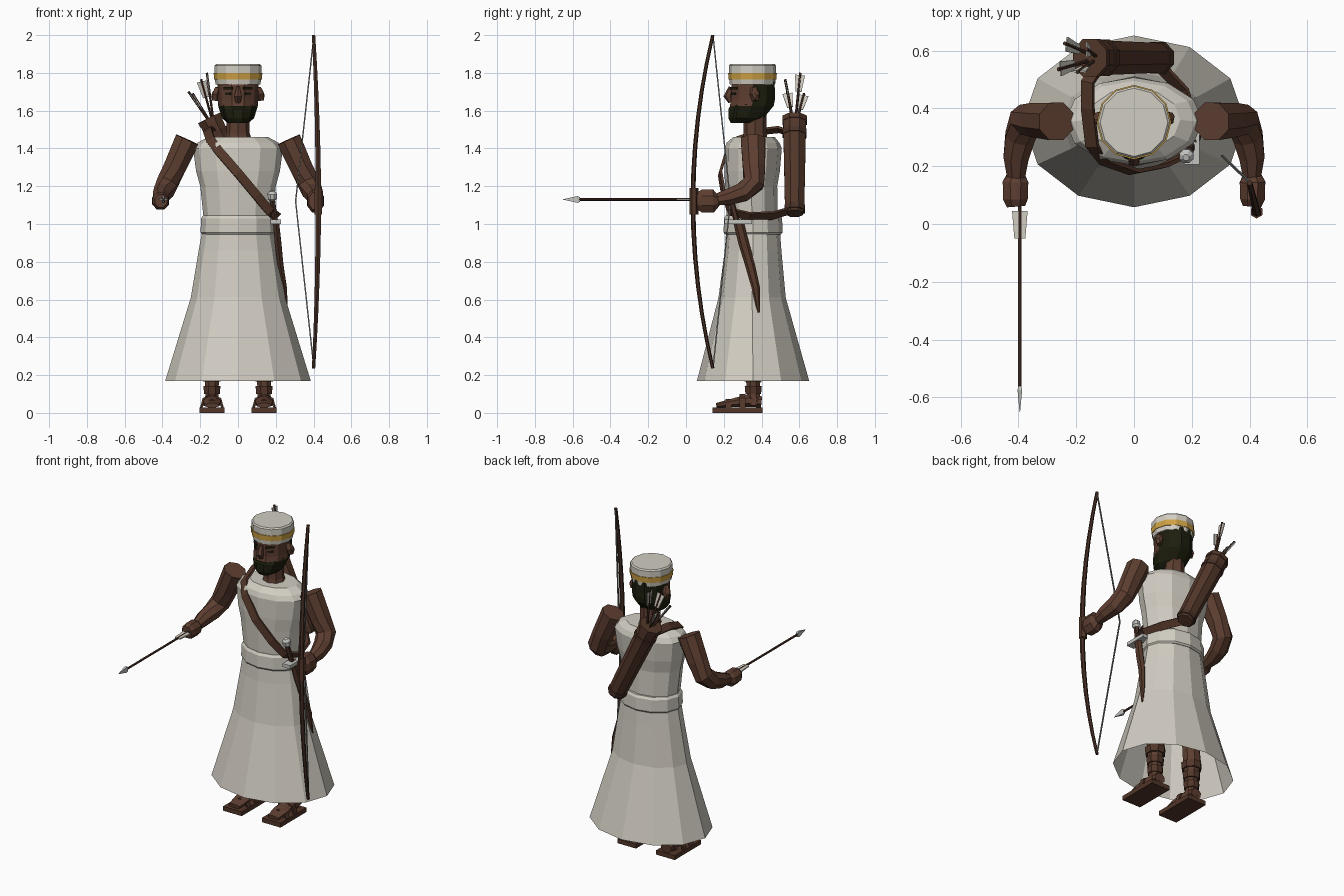
import bpy, bmesh, math
from mathutils import Vector

def material(name, r, g, b):
    m = bpy.data.materials.new(name)
    m.diffuse_color = (r, g, b, 1)
    return m

SKIN = material("skin brown", 0.11, 0.048, 0.03)
LEATHER = material("leather brown", 0.085, 0.037, 0.022)
WOOD = material("wood brown", 0.065, 0.03, 0.019)
LINEN = material("linen white", 0.64, 0.61, 0.54)
GOLD = material("gold", 0.62, 0.36, 0.06)
HAIR = material("hair black", 0.012, 0.013, 0.004)
METAL = material("pale metal", 0.55, 0.55, 0.53)
CORD = material("cord grey", 0.2, 0.2, 0.19)

def build(name, rings, mats, cap0=True, cap1=True, rule=None):
    """Skin a list of rings into one flat-shaded object."""
    bm = bmesh.new()
    rv = [[bm.verts.new(p) for p in ring] for ring in rings]
    n = len(rv[0])
    for a, b in zip(rv, rv[1:]):
        for i in range(n):
            j = (i + 1) % n
            bm.faces.new((a[i], a[j], b[j], b[i]))
    if cap0:
        bm.faces.new(rv[0][::-1])
    if cap1:
        bm.faces.new(rv[-1])
    if rule:
        for f in bm.faces:
            f.material_index = rule(f.calc_center_median())
    me = bpy.data.meshes.new(name)
    bm.to_mesh(me)
    bm.free()
    for m in (mats if isinstance(mats, list) else [mats]):
        me.materials.append(m)
    ob = bpy.data.objects.new(name, me)
    bpy.context.collection.objects.link(ob)
    return ob

def loft(name, sections, mats, n=12, cap0=True, cap1=True, rule=None):
    """Horizontal ellipses: (z, rx, ry, cy)."""
    rings = [[Vector((rx * math.cos(2 * math.pi * i / n), cy + ry * math.sin(2 * math.pi * i / n), z))
              for i in range(n)] for z, rx, ry, cy in sections]
    return build(name, rings, mats, cap0, cap1, rule)

def tube(name, pts, radii, mat, n=8, ref=(1, 0, 0), centre=None):
    """Sweep an ellipse along points; radii are (along ref, across ref)."""
    pts = [Vector(p) for p in pts]
    if not isinstance(radii, list):
        radii = [radii] * len(pts)
    rings = []
    for k, p in enumerate(pts):
        t = (pts[min(k + 1, len(pts) - 1)] - pts[max(k - 1, 0)]).normalized()
        r = p - Vector(centre) if centre else Vector(ref)
        u = (r - t * r.dot(t)).normalized()
        v = t.cross(u)
        a, b = radii[k] if isinstance(radii[k], tuple) else (radii[k], radii[k])
        s = math.sqrt(2) if n == 4 else 1
        ang = [2 * math.pi * (i + 0.5) / n for i in range(n)]
        rings.append([p + u * a * s * math.cos(q) + v * b * s * math.sin(q) for q in ang])
    return build(name, rings, mat)

def box(name, c, size, mat, rot=0):
    d = Vector((math.cos(rot), math.sin(rot), 0))
    c = Vector(c)
    h = Vector((0, 0, size[2] / 2))
    return tube(name, [c - h, c + h], (size[0] / 2, size[1] / 2), mat, 4, d)

# Robe: open-bottomed skirt, waist sash and tunic
loft("skirt", [(0.17, 0.385, 0.297, 0.355), (0.61, 0.25, 0.178, 0.35), (0.86, 0.208, 0.15, 0.355),
               (0.96, 0.19, 0.143, 0.355)], LINEN, cap0=False)
loft("waist_sash", [(0.945, 0.19, 0.148, 0.355), (0.955, 0.198, 0.156, 0.355),
                    (1.03, 0.196, 0.154, 0.355), (1.045, 0.185, 0.144, 0.355)], LINEN)
loft("tunic", [(1.03, 0.182, 0.135, 0.35), (1.2, 0.2, 0.138, 0.345), (1.28, 0.222, 0.147, 0.35),
               (1.4, 0.238, 0.152, 0.355), (1.43, 0.215, 0.14, 0.355), (1.46, 0.16, 0.11, 0.36)], LINEN)

# Head with hair and beard split by height and depth
loft("neck", [(1.44, 0.075, 0.07, 0.365), (1.48, 0.062, 0.06, 0.365), (1.6, 0.06, 0.06, 0.365)], SKIN, 8)
loft("head", [(1.535, 0.055, 0.06, 0.31), (1.56, 0.085, 0.095, 0.32), (1.625, 0.105, 0.122, 0.348),
              (1.66, 0.106, 0.122, 0.355), (1.76, 0.108, 0.12, 0.355)], [SKIN, HAIR], 10,
     rule=lambda c: int(c.z < 1.63 or c.y > 0.37))
loft("beard", [(1.535, 0.05, 0.05, 0.285), (1.56, 0.075, 0.075, 0.295), (1.61, 0.09, 0.09, 0.31),
               (1.635, 0.1, 0.085, 0.325)], HAIR, 10)
tube("nose", [(0, 0.238, 1.725), (0, 0.222, 1.675), (0, 0.236, 1.645)],
     [(0.01, 0.012), (0.022, 0.024), (0.016, 0.012)], SKIN, 6)
for s in (-1, 1):
    tube("ear", [(s * 0.1, 0.355, 1.685), (s * 0.122, 0.37, 1.69), (s * 0.13, 0.375, 1.695)],
         [(0.04, 0.022), (0.042, 0.025), (0.02, 0.014)], SKIN, 6, (0, 0, 1))
    box("eye", (s * 0.052, 0.254, 1.69), (0.035, 0.009, 0.012), HAIR, s * 0.68)
    box("eyebrow", (s * 0.052, 0.253, 1.718), (0.056, 0.009, 0.012), HAIR, s * 0.68)

# Round hat with a gold band
loft("hat", [(1.738, 0.118, 0.12, 0.352), (1.768, 0.123, 0.123, 0.352), (1.8, 0.125, 0.125, 0.352),
             (1.838, 0.125, 0.125, 0.352), (1.846, 0.117, 0.118, 0.352)], LINEN)
loft("hat_band", [(1.764, 0.126, 0.126, 0.352), (1.799, 0.129, 0.129, 0.352)], GOLD)

for s in (-1, 1):
    # Bent arms and closed hands
    tube("arm", [(s * 0.268, 0.355, 1.447), (s * 0.335, 0.36, 1.3), (s * 0.375, 0.358, 1.215),
                 (s * 0.395, 0.3, 1.168), (s * 0.408, 0.23, 1.145), (s * 0.408, 0.155, 1.127)],
         [0.07, 0.064, 0.06, 0.055, 0.047, 0.032], SKIN)
    h = 0.05 if s < 0 else 0.066
    tube("hand", [(s * 0.408, 0.17, 1.125), (s * 0.41, 0.145, 1.122), (s * 0.41, 0.085, 1.122),
                  (s * 0.408, 0.06, 1.122)],
         [0.034, (0.048, h), (0.046, h), (0.034, h * 0.75)], SKIN, 8)
    # Legs, feet and sandals
    x = s * 0.138
    tube("leg", [(x, 0.36, 0.04), (x, 0.355, 0.12), (x, 0.36, 0.3), (x * 0.9, 0.355, 0.5), (x * 0.75, 0.355, 0.9)],
         [0.042, 0.036, 0.055, 0.05, 0.065], SKIN)
    for z, r in ((0.125, 0.045), (0.19, 0.05), (0.255, 0.059)):
        tube("leg_wrap", [(x, 0.356, z - 0.024), (x, 0.356, z + 0.018)], [r, r + 0.004], LEATHER)
    tube("foot", [(x, 0.4, 0.058), (x, 0.33, 0.065), (x, 0.24, 0.052), (x, 0.16, 0.04)],
         [(0.037, 0.032), (0.042, 0.036), (0.052, 0.024), (0.04, 0.013)], SKIN)
    box("sandal_sole", (x, 0.273, 0.014), (0.132, 0.265, 0.028), LEATHER)
    for y, z in ((0.225, 0.058), (0.3, 0.085)):
        tube("sandal_strap", [(x - 0.06, y, 0.02), (x - 0.045, y, z - 0.01), (x, y, z + 0.01),
                              (x + 0.045, y, z - 0.01), (x + 0.06, y, 0.02)],
             (0.016, 0.005), LEATHER, 4, (0, 1, 0))

# Bow and drawn-in string
ts = [i / 6 for i in range(-6, 7)]
tube("bow", [(0.425 - 0.025 * t * t, 0.037 + 0.105 * t * t, 1.118 + 0.882 * t) for t in ts],
     [(0.018 - 0.008 * abs(t), 0.013 - 0.004 * abs(t)) for t in ts], WOOD, 6)
tube("bow_grip", [(0.424, 0.042, 1.05), (0.424, 0.042, 1.19)], 0.023, LEATHER, 6)
tube("bow_string", [(0.4, 0.145, 1.98), (0.305, 0.235, 1.12), (0.4, 0.145, 0.255)], 0.0035, CORD, 4)

# Arrow held in the hand
tube("held_arrow_shaft", [(-0.395, 0.15, 1.13), (-0.395, -0.58, 1.13)], 0.007, WOOD, 6)
tube("held_arrow_feather", [(-0.395, 0.045, 1.13), (-0.395, -0.05, 1.13)],
     [(0.027, 0.004), (0.019, 0.004)], LINEN, 4)
tube("held_arrow_head", [(-0.395, -0.56, 1.13), (-0.395, -0.575, 1.13), (-0.395, -0.65, 1.13)],
     [(0.005, 0.012), (0.008, 0.018), (0.001, 0.001)], METAL, 4)

# Quiver on the back, with arrows
top, low = Vector((-0.15, 0.575, 1.555)), Vector((0.095, 0.575, 1.055))
axis = (top - low).normalized()
tube("quiver", [low, low + axis * 0.02, top], [0.047, 0.055, 0.066], LEATHER, 8, (0, 1, 0))
for name, k in (("quiver_rim", 1.0), ("quiver_base", 0.06), ("quiver_collar", 0.86)):
    c = low.lerp(top, k)
    r = 0.058 + 0.012 * k
    tube(name, [c - axis * 0.02, c + axis * 0.008], r, WOOD if k < 0.9 else LEATHER, 8, (0, 1, 0))
for i, tip in enumerate([(-0.262, 0.535, 1.7), (-0.24, 0.625, 1.69), (-0.165, 0.605, 1.8), (-0.195, 0.525, 1.765)]):
    tip = Vector(tip)
    base = top.lerp(tip, 0.16) - axis * 0.05
    d = (tip - base).normalized()
    tube("quiver_arrow_shaft", [base, tip], 0.007, WOOD, 6)
    tube("quiver_arrow_feather", [tip - d * 0.1, tip - d * 0.012],
         [(0.016, 0.003), (0.026, 0.003)], LINEN, 4, (0, 1, 0) if i != 3 else (1, 0, 0))

# Carrying strap around the body
tube("quiver_strap", [(-0.12, 0.55, 1.48), (-0.16, 0.49, 1.5), (-0.16, 0.4, 1.49), (-0.145, 0.27, 1.445),
                      (-0.1, 0.215, 1.385), (0, 0.18, 1.27), (0.1, 0.2, 1.15), (0.17, 0.235, 1.065),
                      (0.207, 0.34, 1.04), (0.17, 0.46, 1.045), (0.09, 0.545, 1.07)],
     (0.007, 0.024), LEATHER, 4, centre=(0, 0.36, 1.22))

# Dagger in its curved sheath
tube("dagger_sheath", [(0.2, 0.275, 1.02), (0.212, 0.305, 0.9), (0.225, 0.34, 0.78), (0.247, 0.37, 0.66),
                       (0.26, 0.385, 0.53)],
     [(0.018, 0.027), (0.02, 0.028), (0.018, 0.026), (0.014, 0.022), (0.005, 0.007)], LEATHER, 6)
tube("dagger_grip", [(0.198, 0.272, 1.0), (0.182, 0.238, 1.13)], 0.016, WOOD, 6)
tube("dagger_guard", [(0.2, 0.205, 1.012), (0.2, 0.35, 1.012)], (0.027, 0.011), METAL, 4)
tube("dagger_pommel", [(0.183, 0.242, 1.12), (0.182, 0.238, 1.135), (0.181, 0.234, 1.16), (0.18, 0.23, 1.175)],
     [0.012, 0.026, 0.026, 0.012], METAL, 8)
